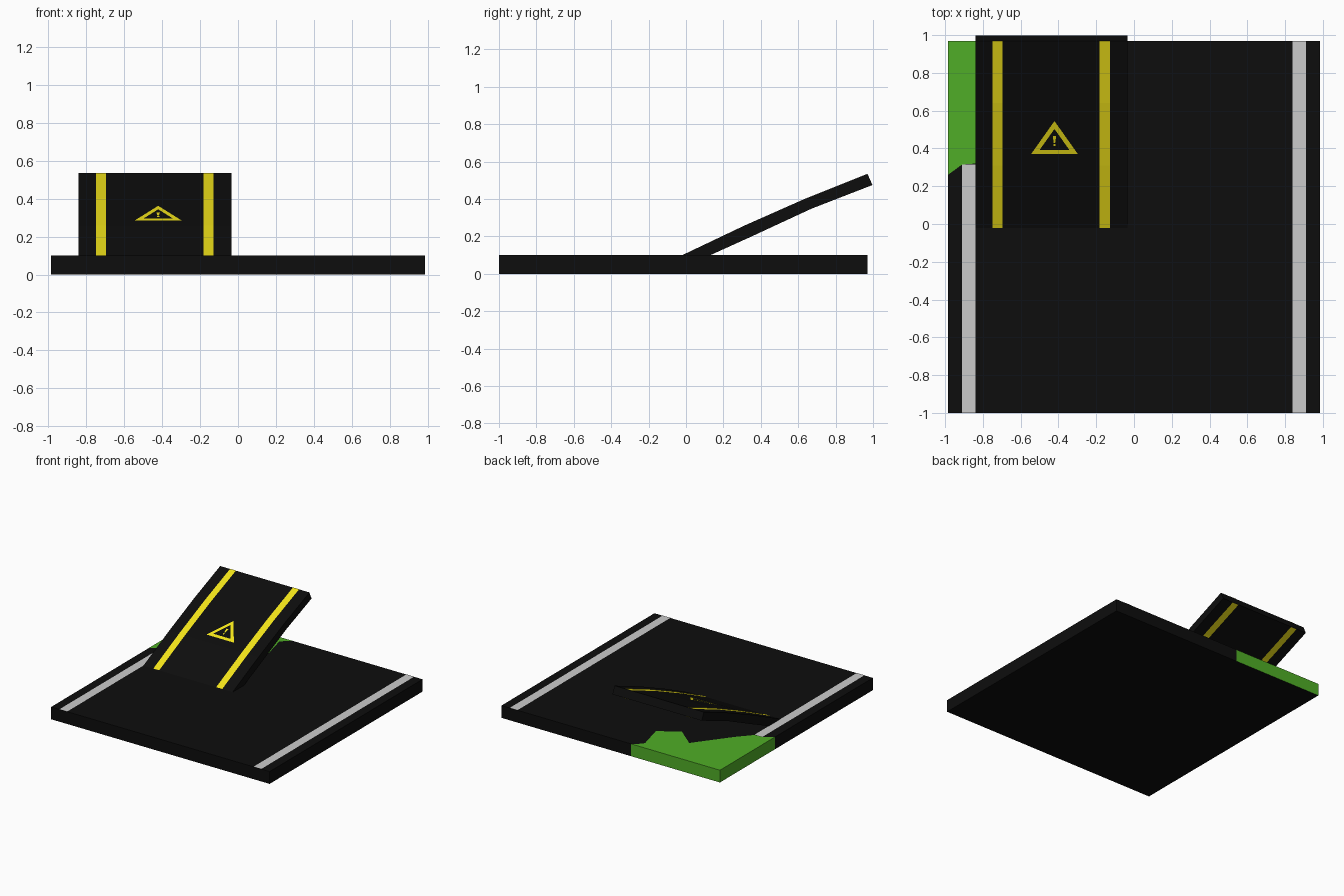
import bpy

if "Cube" in bpy.data.objects:
    bpy.data.objects.remove(bpy.data.objects["Cube"])


def material(name, rgb):
    m = bpy.data.materials.new(name)
    m.diffuse_color = (*rgb, 1)
    m.use_nodes = True
    m.node_tree.nodes["Principled BSDF"].inputs["Base Color"].default_value = m.diffuse_color
    return m


BLACK = material("asphalt_black", (0.004, 0.004, 0.004))
GREEN = material("grass_green", (0.08, 0.42, 0.02))
YELLOW = material("marking_yellow", (0.9, 0.78, 0.01))
WHITE = material("line_white", (0.8, 0.8, 0.8))


def add(name, verts, faces, mats, indices=None):
    me = bpy.data.meshes.new(name)
    me.from_pydata(verts, [], faces)
    for m in mats:
        me.materials.append(m)
    if indices:
        me.polygons.foreach_set("material_index", indices)
    me.update()
    ob = bpy.data.objects.new(name, me)
    bpy.context.collection.objects.link(ob)
    return ob


H, W, FRONT, BACK = 0.1, 0.985, -1.0, 0.97
LIFT = 0.0015

# road slab: black top and grass corner share one ragged border
border = [(-W, 0.26), (-0.91, 0.315), (-0.84, 0.32), (-0.74, 0.43),
          (-0.526, 0.71), (-0.37, 0.58), (-0.205, 0.68), (-0.26, 0.90),
          (-0.227, 0.94), (-0.185, BACK)]
n = len(border)
corners = [(-W, BACK), (-W, FRONT), (W, FRONT), (W, BACK)]
verts = [(x, y, H) for x, y in border + corners]
outline = [n, 0, n + 1, n + 2, n + 3, n - 1]        # counter-clockwise
low = len(verts)
verts += [(verts[i][0], verts[i][1], 0) for i in outline]
faces = [list(range(n)) + [n],                       # grass top
         list(range(n))[::-1] + [n + 1, n + 2, n + 3],  # road top
         [low + k for k in range(6)][::-1]]          # underside
slots = [1, 0, 0]
for k in range(6):
    j = (k + 1) % 6
    faces.append([low + k, low + j, outline[j], outline[k]])
    slots.append(1 if k in (0, 5) else 0)
add("road_slab", verts, faces, [BLACK, GREEN], slots)

# painted edge lines
for name, x0, x1, y1 in (("left_edge_line", -0.91, -0.84, 0.315),
                         ("right_edge_line", 0.84, 0.91, BACK)):
    z = H + LIFT
    add(name, [(x0, FRONT, z), (x1, FRONT, z), (x1, y1, z), (x0, y1, z)],
        [(0, 1, 2, 3)], [WHITE])

# ramp: bent side profile (y, z) swept across x
top = [(-0.02, 0.1), (0.31, 0.257), (0.64, 0.403), (0.97, 0.535)]
under = [(0.13, 0.1), (0.34, 0.195), (0.67, 0.348), (0.997, 0.475)]
profile = top + under[::-1]
m = len(profile)
X0, X1 = -0.84, -0.035
verts = [(x, y, z) for x in (X0, X1) for y, z in profile]
faces = [list(range(m)), list(range(m, 2 * m))[::-1]]
faces += [[i, i + m, (i + 1) % m + m, (i + 1) % m] for i in range(m)]
add("ramp", verts, faces, [BLACK])


# yellow stripes on both ramp faces
def stripe(name, x0, x1, path, lift):
    v = [(x, y, z + lift) for y, z in path for x in (x0, x1)]
    f = [(2 * i, 2 * i + 1, 2 * i + 3, 2 * i + 2) for i in range(len(path) - 1)]
    if lift < 0:
        f = [q[::-1] for q in f]
    add(name, v, f, [YELLOW])


for side, x0, x1 in (("left", -0.75, -0.697), ("right", -0.183, -0.128)):
    stripe(side + "_stripe_top", x0, x1, top, LIFT)
    stripe(side + "_stripe_under", x0, x1, under, -LIFT)


def on_ramp(x, y):
    for (ya, za), (yb, zb) in zip(top, top[1:]):
        if y <= yb:
            return (x, y, za + (zb - za) * (y - ya) / (yb - ya) + LIFT)


# warning triangle: a frame with a tapered bar and a dot inside
C = -0.421
outer = [(C - 0.124, 0.37), (C + 0.124, 0.37), (C, 0.545)]
inner = [(C - 0.078, 0.393), (C + 0.078, 0.393), (C, 0.503)]
add("warning_triangle", [on_ramp(*p) for p in outer + inner],
    [(i, (i + 1) % 3, (i + 1) % 3 + 3, i + 3) for i in range(3)], [YELLOW])
bar = [(C - 0.004, 0.43), (C + 0.004, 0.43), (C + 0.009, 0.466), (C - 0.009, 0.466)]
dot = [(C - 0.006, 0.412), (C + 0.006, 0.412), (C + 0.006, 0.423), (C - 0.006, 0.423)]
add("warning_mark", [on_ramp(*p) for p in bar + dot],
    [(0, 1, 2, 3), (4, 5, 6, 7)], [YELLOW])
